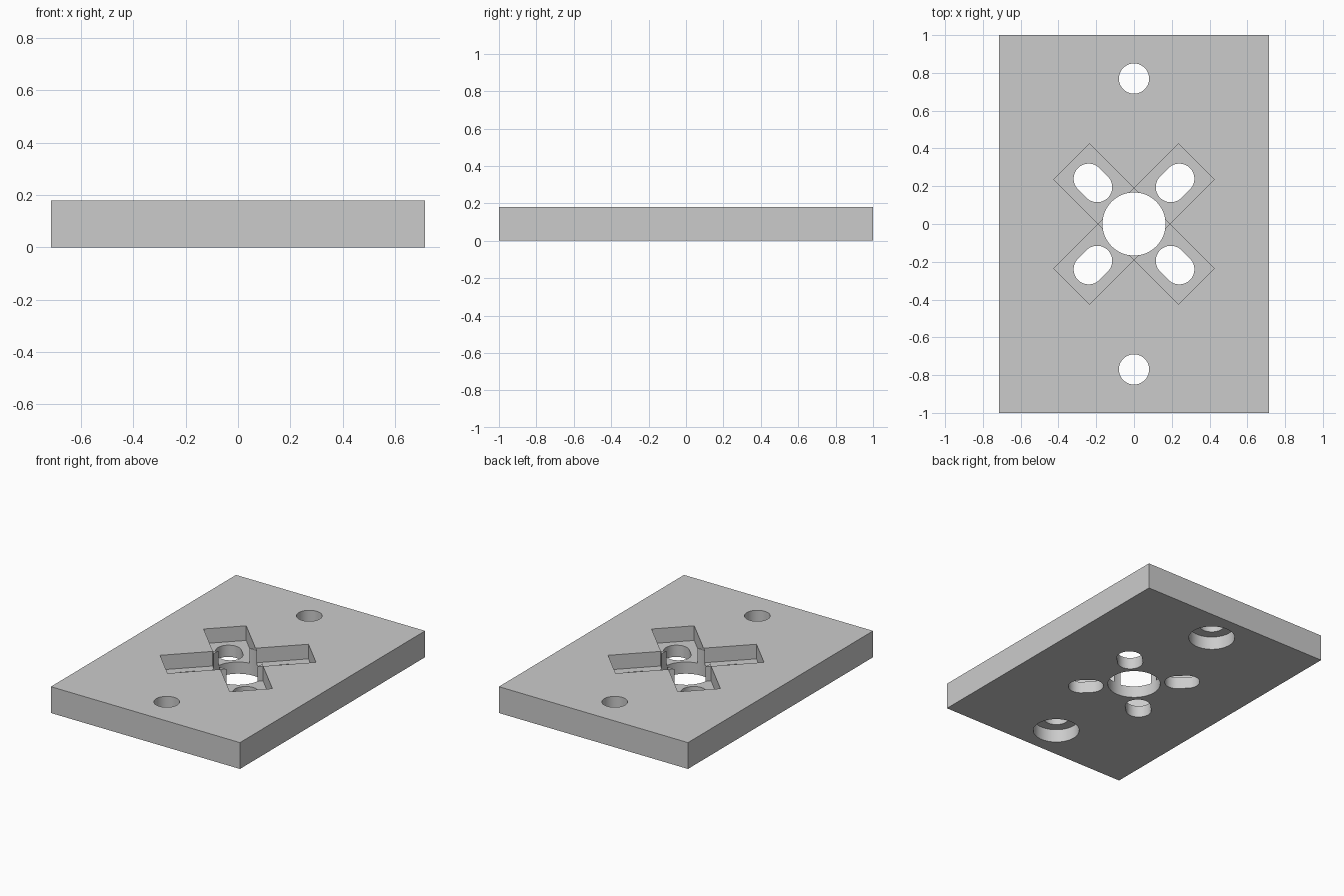
import bpy
import bmesh
from math import pi, cos, sin, radians
from mathutils import Matrix, Vector

if "Cube" in bpy.data.objects:
    bpy.data.objects.remove(bpy.data.objects["Cube"], do_unlink=True)

THICK = 0.18
FLOOR = 0.08       # height of the pocket floors
BORE_DEPTH = 0.09  # counterbores rise from the underside
OVER = 0.05        # how far cutters poke out of the plate

grey = bpy.data.materials.new("light grey")
grey.use_nodes = True
colour = (0.6, 0.6, 0.6, 1)
grey.diffuse_color = colour
grey.node_tree.nodes["Principled BSDF"].inputs["Base Color"].default_value = colour


def prism(name, outline, z0, z1):
    """Extrude a closed 2D outline from z0 to z1."""
    bm = bmesh.new()
    base = bm.faces.new([bm.verts.new((x, y, z0)) for x, y in outline])
    top = bmesh.ops.extrude_face_region(bm, geom=[base])["geom"]
    verts = [v for v in top if isinstance(v, bmesh.types.BMVert)]
    bmesh.ops.translate(bm, verts=verts, vec=(0, 0, z1 - z0))
    bmesh.ops.recalc_face_normals(bm, faces=bm.faces)
    mesh = bpy.data.meshes.new(name)
    bm.to_mesh(mesh)
    bm.free()
    mesh.materials.append(grey)
    obj = bpy.data.objects.new(name, mesh)
    bpy.context.collection.objects.link(obj)
    return obj


def rect(x0, x1, y0, y1):
    return [(x0, y0), (x1, y0), (x1, y1), (x0, y1)]


def slot(x0, x1, r, n=32):
    """Rounded slot along x; equal ends give a circle-like outline."""
    right = [(x1 + r * cos(a), r * sin(a)) for a in (pi * i / n - pi / 2 for i in range(n + 1))]
    left = [(x0 - (x - x1), -y) for x, y in right]
    return right + left if x1 > x0 else right[:-1] + left[:-1]


def turned(outline, degrees):
    turn = Matrix.Rotation(radians(degrees), 2)
    return [tuple(turn @ Vector(p)) for p in outline]


def shifted(outline, dy):
    return [(x, y + dy) for x, y in outline]


plate = prism("mounting_plate", rect(-0.715, 0.715, -1, 1), 0, THICK)
cutters = []

# Four diagonal pockets, each with a rounded slot through its floor
for angle in (45, 135, 225, 315):
    cutters.append(prism("pocket_cutter", turned(rect(0.1355, 0.467, -0.134, 0.134), angle),
                         FLOOR, THICK + OVER))
    cutters.append(prism("slot_cutter", turned(slot(0.276, 0.339, 0.08), angle),
                         -OVER, THICK + OVER))

# Central through hole
cutters.append(prism("centre_cutter", slot(0, 0, 0.167), -OVER, THICK + OVER))

# Screw holes, counterbored from the underside
for y in (-0.77, 0.77):
    cutters.append(prism("screw_cutter", shifted(slot(0, 0, 0.08), y), -OVER, THICK + OVER))
    cutters.append(prism("counterbore_cutter", shifted(slot(0, 0, 0.146), y), -OVER, BORE_DEPTH))

for cutter in cutters:
    cut = plate.modifiers.new(cutter.name, 'BOOLEAN')
    cut.operation = 'DIFFERENCE'
    cut.solver = 'EXACT'
    cut.object = cutter

# Bake the cuts and drop the cutters
bpy.context.view_layer.update()
graph = bpy.context.evaluated_depsgraph_get()
finished = bpy.data.meshes.new_from_object(plate.evaluated_get(graph))
plate.modifiers.clear()
plate.data = finished
for cutter in cutters:
    bpy.data.objects.remove(cutter, do_unlink=True)

# Smooth the round walls, keep the edges sharp
bpy.ops.object.select_all(action='DESELECT')
plate.select_set(True)
bpy.context.view_layer.objects.active = plate
bpy.ops.object.shade_smooth_by_angle(angle=radians(30))
